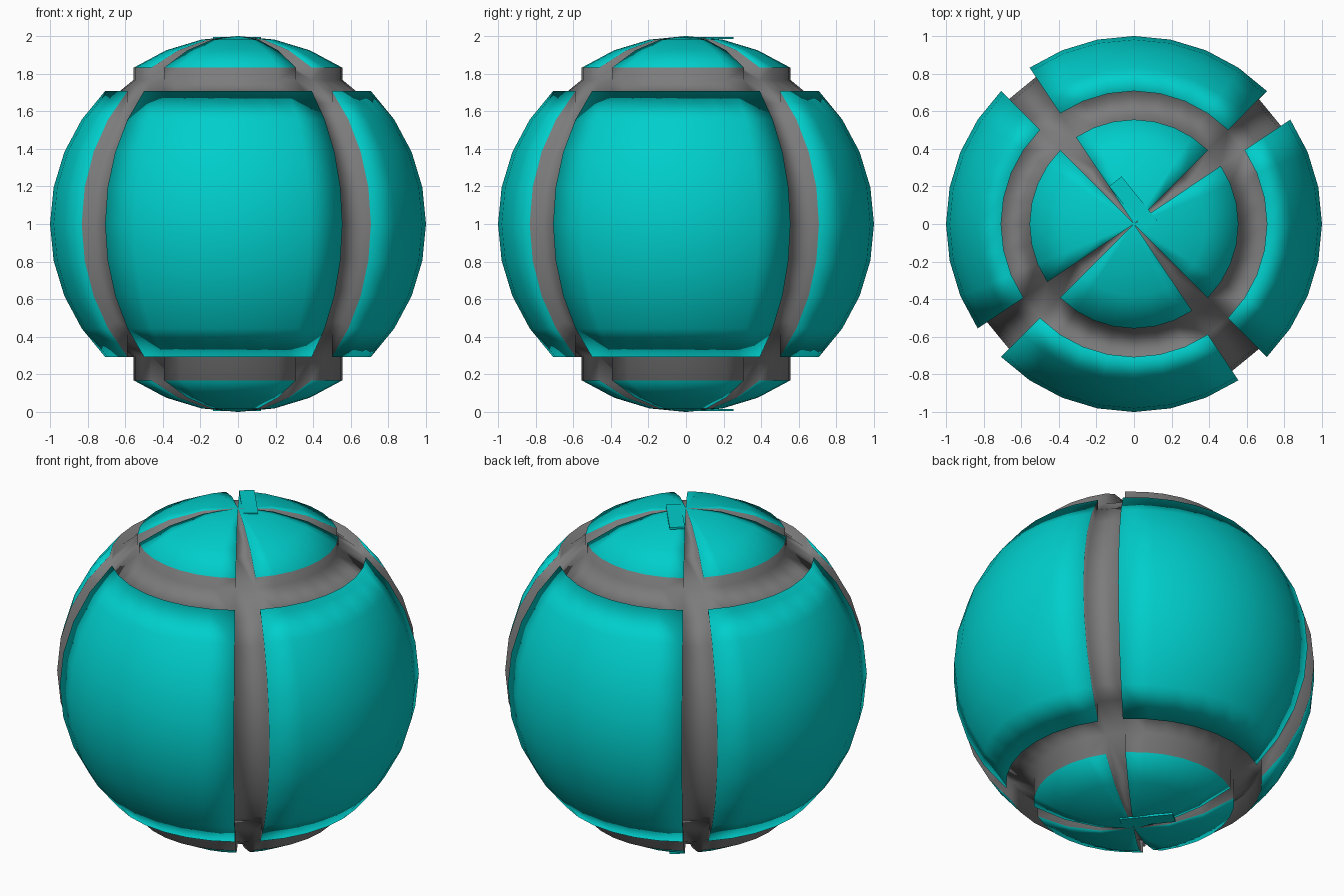
import bpy, bmesh, math
from mathutils import Vector, Matrix

if "Cube" in bpy.data.objects:
    bpy.data.objects.remove(bpy.data.objects["Cube"])

STEP = math.radians(11.25)
CENTRE = Vector((0, 0, 1))

teal = bpy.data.materials.new("teal")
teal.diffuse_color = (0.0, 0.62, 0.6, 1)
teal.use_nodes = True
teal.node_tree.nodes["Principled BSDF"].inputs["Base Color"].default_value = teal.diffuse_color
grey = bpy.data.materials.new("grey")
grey.diffuse_color = (0.2, 0.2, 0.2, 1)
grey.use_nodes = True
grey.node_tree.nodes["Principled BSDF"].inputs["Base Color"].default_value = grey.diffuse_color


def add_object(name, bm, mats):
    bmesh.ops.recalc_face_normals(bm, faces=bm.faces[:])
    for f in bm.faces:
        f.smooth = True
    mesh = bpy.data.meshes.new(name)
    bm.to_mesh(mesh)
    bm.free()
    for m in mats:
        mesh.materials.append(m)
    ob = bpy.data.objects.new(name, mesh)
    bpy.context.collection.objects.link(ob)
    return ob


def in_groove(f):
    c = f.calc_center_median()
    lat = math.degrees(math.atan2(abs(c.z), math.hypot(c.x, c.y)))
    az = math.degrees(math.atan2(c.y, c.x)) % 90
    return 45 < lat < 56.25 or 33.75 < az < 45


# Ball whose grey bands are sunk between raised teal panels
bm = bmesh.new()
bmesh.ops.create_uvsphere(bm, u_segments=32, v_segments=16, radius=1)
grooves = [f for f in bm.faces if in_groove(f)]
panels = [f for f in bm.faces if f not in set(grooves)]
ext = bmesh.ops.extrude_face_region(bm, geom=grooves)
old = [f for f in grooves if f.is_valid]
if old:
    bmesh.ops.delete(bm, geom=old, context='FACES_ONLY')
for v in [g for g in ext["geom"] if isinstance(g, bmesh.types.BMVert)]:
    lat = math.degrees(math.asin(max(-1, min(1, v.co.z))))
    if 44 < lat < 58:
        v.co.z -= 0.065
    elif -58 < lat < -44:
        v.co.z += 0.125
    elif abs(lat) > 75:
        v.co *= 0.98
    else:
        v.co *= 0.94
panel_set = set(panels)
for f in bm.faces:
    f.material_index = 0 if f in panel_set else 1
bmesh.ops.translate(bm, verts=bm.verts[:], vec=CENTRE)
add_object("panelled_ball", bm, [teal, grey])

# Small flat plates at the two poles
for name, z in (("top_plate", 1.99), ("bottom_plate", 0.01)):
    bm = bmesh.new()
    bmesh.ops.create_cube(bm, size=1, matrix=Matrix.Diagonal((0.30, 0.085, 0.012, 1)))
    ob = add_object(name, bm, [teal])
    for p in ob.data.polygons:
        p.use_smooth = False
    ob.location = (-0.005, 0.11, z)
    ob.rotation_euler.z = math.radians(-51)
